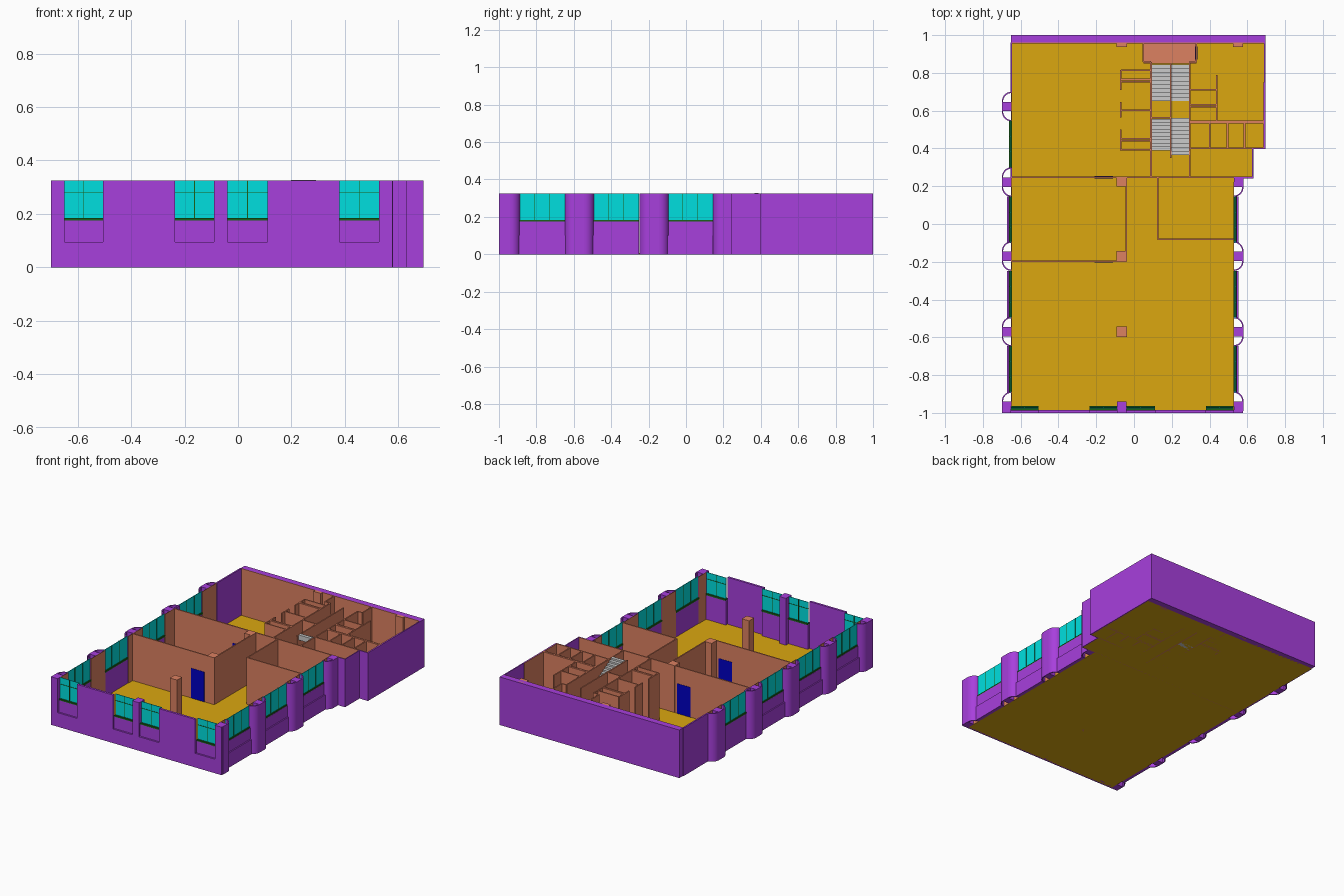
import bpy, bmesh, math

if "Cube" in bpy.data.objects:
    bpy.data.objects.remove(bpy.data.objects["Cube"])

H = 0.325   # wall height
F = 0.008   # floor thickness


def material(name, rgb):
    m = bpy.data.materials.new(name)
    m.diffuse_color = (*rgb, 1)
    m.use_nodes = True
    m.node_tree.nodes["Principled BSDF"].inputs["Base Color"].default_value = m.diffuse_color
    return m


PURPLE = material("outer_purple", (0.39, 0.05, 0.72))
BROWN = material("inner_brown", (0.72, 0.22, 0.12))
YELLOW = material("floor_yellow", (0.71, 0.39, 0.005))
CYAN = material("glass_cyan", (0.0, 0.74, 0.74))
GREEN = material("frame_green", (0.01, 0.12, 0.01))
BLUE = material("door_blue", (0.0, 0.0, 0.55))


def prism(bm, pts, z0, z1):
    """Extrude a plan outline between two heights."""
    lo = [bm.verts.new((x, y, z0)) for x, y in pts]
    hi = [bm.verts.new((x, y, z1)) for x, y in pts]
    bm.faces.new(lo)
    bm.faces.new(hi)
    for i in range(len(pts)):
        j = (i + 1) % len(pts)
        bm.faces.new((lo[i], lo[j], hi[j], hi[i]))


def box(bm, x0, x1, y0, y1, z0=0.0, z1=H):
    prism(bm, [(x0, y0), (x1, y0), (x1, y1), (x0, y1)], z0, z1)


def finish(bm, name, mat=None, smooth=False):
    bmesh.ops.recalc_face_normals(bm, faces=bm.faces)
    me = bpy.data.meshes.new(name)
    bm.to_mesh(me)
    bm.free()
    ob = bpy.data.objects.new(name, me)
    bpy.context.collection.objects.link(ob)
    if mat:
        me.materials.append(mat)
    if smooth:
        bpy.context.view_layer.objects.active = ob
        ob.select_set(True)
        bpy.ops.object.shade_smooth_by_angle(angle=math.radians(35))
        ob.select_set(False)


def boxes(name, mat, items):
    bm = bmesh.new()
    for it in items:
        box(bm, *it)
    finish(bm, name, mat)


# Floor slab
bm = bmesh.new()
prism(bm, [(-.65, -.99), (.53, -.99), (.53, .245), (.63, .245), (.63, .40),
           (.69, .40), (.69, .97), (-.65, .97)], 0, F)
finish(bm, "floor", YELLOW)

# Solid outer walls: back, left rear and stepped right side
boxes("outer_walls", PURPLE, [
    (-.65, .695, .96, 1.0), (-.655, -.645, .695, .96), (-.655, -.645, .245, .30),
    (.688, .695, .40, .97), (.63, .695, .397, .403),
    (.626, .632, .245, .40), (.53, .632, .242, .248)])
boxes("wall_lining", BROWN, [
    (-.645, .688, .956, .96), (.684, .688, .403, .75)])

# Front wall with four window openings
front = [(-.65, -.505), (-.235, -.09), (-.04, .11), (.38, .527)]
bm = bmesh.new()
box(bm, -.70, .578, -1.0, -.985, 0, .095)
x = -.70
for a, b in front + [(.578, .578)]:
    if a > x:
        box(bm, x, a, -1.0, -.985, .095, H)
    x = b
for a, b in front:
    box(bm, a, b, -.988, -.968, 0, .175)
box(bm, -.09, -.04, -.99, -.94)
finish(bm, "front_wall", PURPLE)

glass, frame, low = bmesh.new(), bmesh.new(), bmesh.new()
for a, b in front:
    m = (a + b) / 2
    box(glass, a, b, -.976, -.972, .182, H)
    box(frame, a, b, -.988, -.964, .173, .184)
    box(frame, m - .0015, m + .0015, -.978, -.970, .184, H)
    box(frame, a, b, -.978, -.970, .279, .282)

# Side bays: low wall, recessed parapet, sill and glazing
bays = [(-.895, -.645), (-.50, -.25), (-.10, .145)]
for side, edge, spans in ((-1, -.65, bays + [(.30, .547)]), (1, .53, bays)):
    def sx(d0, d1):
        return sorted((edge + side * d0, edge + side * d1))
    for a, b in spans:
        if a < .2:
            box(low, *sx(0, .022), a, b, 0, .10)
            box(low, *sx(0, .014), a, b, .10, .175)
        else:
            box(low, *sx(0, .010), a, b, 0, .175)
        box(frame, *sx(-.004, .013), a, b, .173, .184)
        box(glass, *sx(.003, .007), a, b, .182, H)
        for t in (1 / 3, 2 / 3):
            m = a + (b - a) * t
            box(frame, *sx(.001, .009), m - .0015, m + .0015, .184, H)
finish(low, "side_low_walls", PURPLE)
finish(glass, "window_glass", CYAN)
finish(frame, "window_frames", GREEN)

# Rounded side piers: square core with hollow quarter-round shells
piers, lining = bmesh.new(), bmesh.new()


def pier(side, edge, y, dirs):
    box(piers, *sorted((edge, edge + side * .05)), y - .025, y + .025)
    for d in dirs:
        arc = [i * math.pi / 16 for i in range(9)]
        outline = [(edge + side * r * math.cos(t), y + d * (.025 + (r + .003) * math.sin(t)))
                   for r, seq in ((.05, arc), (.043, arc[::-1])) for t in seq]
        prism(piers, outline, 0, H)
        box(lining, *sorted((edge, edge - side * .003)), *sorted((y, y + d * .077)))


for y in (-.965, -.57, -.17, .222):
    for side, edge in ((-1, -.65), (1, .53)):
        dirs = [1] if y < -.9 else [-1, 1]
        if side == 1 and y > .2:
            dirs = [-1]
        pier(side, edge, y, dirs)
pier(-1, -.65, .622, [-1, 1])
finish(piers, "side_piers", PURPLE, smooth=True)
finish(lining, "pier_lining", BROWN)

# Free-standing square columns
boxes("columns", BROWN, [(cx - .027, cx + .027, cy - .027, cy + .027) for cx, cy in
      ((-.065, .965), (.55, .965), (-.065, .225), (-.065, -.17), (-.065, -.57))])

# Interior partitions: (fixed coordinate, start, end)
T = .004
along_x = [(.247, -.65, .63), (-.198, -.65, -.04), (-.08, .125, .53),
           (.815, -.07, .09), (.765, -.07, .09), (.752, -.07, .09), (.602, -.07, .09),
           (.452, -.07, .09), (.440, -.07, .09), (.392, -.07, .09), (.562, .09, .195),
           (.71, .295, .44), (.632, .295, .44), (.620, .295, .44), (.545, .295, .69),
           (.535, .295, .69), (.402, .295, .69), (.858, .05, .09), (.858, .295, .33)]
along_y = [(-.04, -.198, .247), (.125, -.08, .247),
           (-.07, .71, .815), (-.07, .565, .645), (-.07, .39, .50),
           (.09, .247, .858), (.195, .35, .85), (.295, .247, .858),
           (.438, .545, .79), (.40, .402, .535), (.495, .402, .535), (.585, .402, .535),
           (.05, .858, .96), (.33, .858, .96)]
boxes("partitions", BROWN,
      [(a, b, c - T, c + T) for c, a, b in along_x] +
      [(c - T, c + T, a, b) for c, a, b in along_y])

# Doors
boxes("doors", BLUE, [(-.21, -.11, -.204, -.192, F, .21),
                      (-.21, -.11, .241, .253, F, .21),
                      (.324, .336, .87, .94, F, .22)])

# Stair flights and landings
stairs = bmesh.new()


def flight(x0, x1, y0, z0, y1, z1, n=9):
    for i in range(n):
        a, b = y0 + (y1 - y0) * i / n, y0 + (y1 - y0) * (i + 1) / n
        top = z0 + (z1 - z0) * (i + 1) / n
        box(stairs, x0, x1, *sorted((a, b)), max(0, top - .035), top)


flight(.094, .191, .65, F, .845, .12)
flight(.199, .291, .845, .12, .65, .22)
flight(.199, .291, .56, .22, .365, H + .002)
flight(.094, .191, .39, F, .556, .12)
finish(stairs, "stairs")
boxes("stair_landing", BROWN, [(.05, .33, .85, .96, .108, .12)])
boxes("upper_landing", YELLOW, [(.199, .291, .56, .65, .208, .22)])
